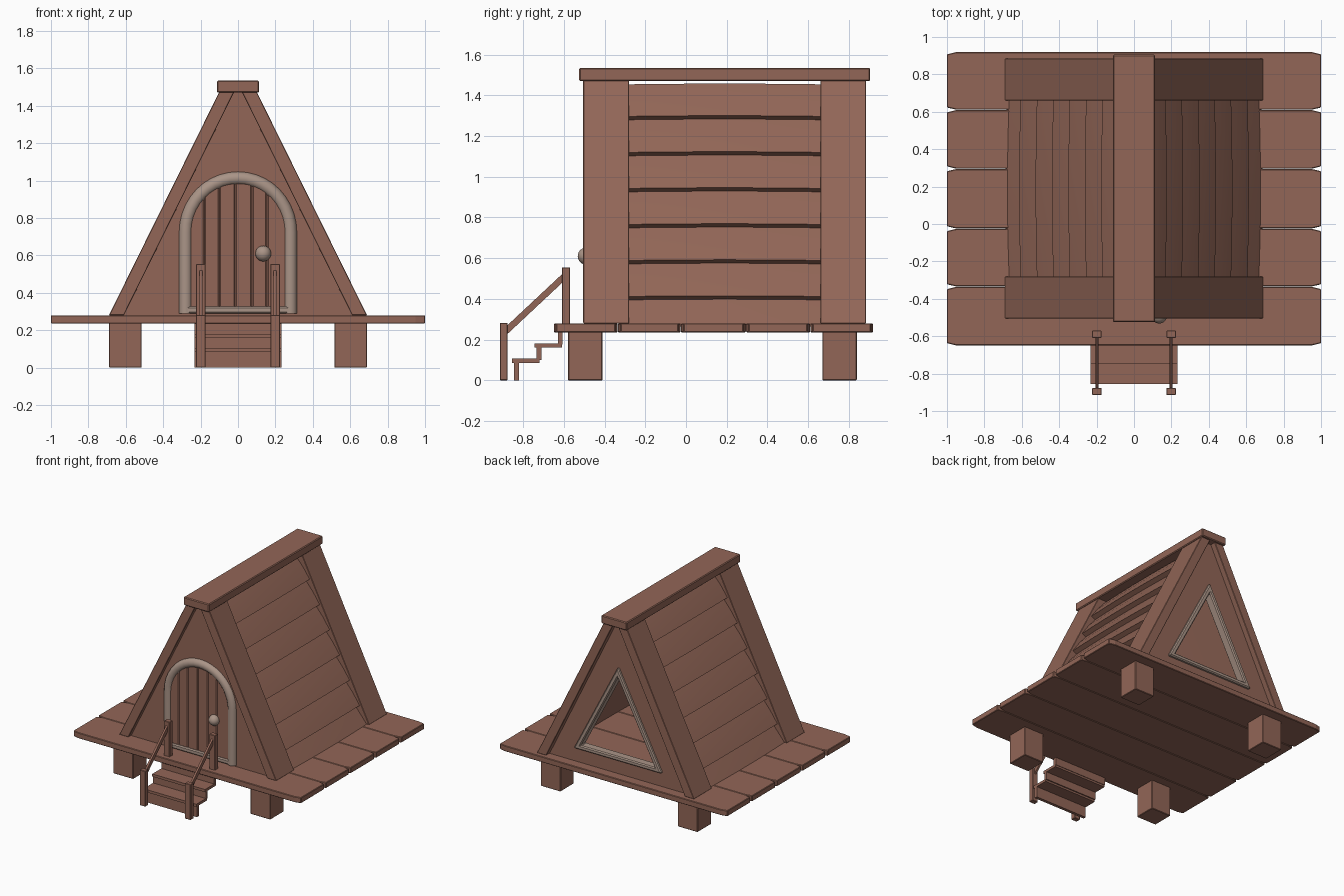
import bpy, bmesh, math
from mathutils import Vector

if "Cube" in bpy.data.objects:
    bpy.data.objects.remove(bpy.data.objects["Cube"])


def material(name, rgb):
    m = bpy.data.materials.new(name)
    m.diffuse_color = (*rgb, 1)
    m.use_nodes = True
    m.node_tree.nodes["Principled BSDF"].inputs["Base Color"].default_value = m.diffuse_color
    return m


WOOD = material("brown wood", (0.288, 0.133, 0.095))
TRIM = material("pale taupe trim", (0.40, 0.296, 0.242))


def finish(name, bm, mat=WOOD, bevel=0, smooth=False):
    bmesh.ops.recalc_face_normals(bm, faces=bm.faces)
    me = bpy.data.meshes.new(name)
    bm.to_mesh(me)
    bm.free()
    ob = bpy.data.objects.new(name, me)
    bpy.context.collection.objects.link(ob)
    me.materials.append(mat)
    if bevel:
        b = ob.modifiers.new("bevel", 'BEVEL')
        b.width, b.segments, b.limit_method = bevel, 1, 'ANGLE'
        b.angle_limit = math.radians(40)
    if smooth:
        bpy.ops.object.select_all(action='DESELECT')
        ob.select_set(True)
        bpy.context.view_layer.objects.active = ob
        bpy.ops.object.shade_smooth_by_angle(angle=math.radians(50))
    return ob


def prism(name, pts, axis, a, b, mat=WOOD, bevel=0):
    """Extrude a 2D outline along an axis; the outline uses the other two axes in order."""
    bm = bmesh.new()

    def v(p, h):
        c = list(p)
        c.insert("xyz".index(axis), h)
        return bm.verts.new(c)
    lo, hi = [v(p, a) for p in pts], [v(p, b) for p in pts]
    bm.faces.new(lo)
    bm.faces.new(hi)
    for i in range(len(pts)):
        j = (i + 1) % len(pts)
        bm.faces.new((lo[i], lo[j], hi[j], hi[i]))
    return finish(name, bm, mat, bevel)


def box(name, x, y, z, mat=WOOD, bevel=0):
    rect = [(x[0], y[0]), (x[1], y[0]), (x[1], y[1]), (x[0], y[1])]
    return prism(name, rect, "z", z[0], z[1], mat, bevel)


def tri_ring(name, outer, inner, y0, y1, mat=WOOD, bevel=0):
    """Triangular panel with a triangular hole; each is (half width, base z, apex z)."""
    bm = bmesh.new()
    loops = []
    for (w, z0, z1), y in ((outer, y0), (inner, y0), (inner, y1), (outer, y1)):
        loops.append([bm.verts.new(p) for p in ((-w, y, z0), (w, y, z0), (0, y, z1))])
    for k in range(4):
        A, B = loops[k], loops[(k + 1) % 4]
        for i in range(3):
            j = (i + 1) % 3
            bm.faces.new((A[i], A[j], B[j], B[i]))
    return finish(name, bm, mat, bevel)


# Deck planks with clipped corners
edges = [-0.65, -0.335, -0.025, 0.295, 0.61, 0.92]
for i in range(5):
    a, b = edges[i] + 0.001, edges[i + 1] - 0.001
    pts = []
    for sx, sy in ((-1, 0), (1, 0), (1, 1), (-1, 1)):
        y, d = (b, -0.012) if sy else (a, 0.012)
        corner = [(sx, y + d), (sx * 0.95, y)]
        pts += corner if (sx > 0) == bool(sy) else corner[::-1]
    prism(f"deck_plank_{i+1}", pts, "z", 0.235, 0.28, bevel=0.004)

# Stilts
for s, side in ((-1, "left"), (1, "right")):
    for y, end in ((-0.58, "front"), (0.67, "back")):
        box(f"{end}_{side}_stilt", sorted((s * 0.515, s * 0.69)), (y, y + 0.17), (0, 0.24), bevel=0.004)

# Sloped roof beams, ridge beam
SLOPE = 0.59 / 1.19


def roof_x(z):
    return 0.69 - (z - 0.28) * SLOPE


for s, side in ((-1, "left"), (1, "right")):
    for y0, y1, end in ((-0.505, -0.28, "front"), (0.66, 0.885, "back")):
        pts = [(s * x, z) for x, z in ((0.69, 0.28), (0.61, 0.28), (0.02, 1.475), (0.10, 1.475))]
        prism(f"{end}_{side}_roof_beam", pts, "y", y0, y1, bevel=0.003)
box("ridge_beam", (-0.112, 0.112), (-0.525, 0.905), (1.47, 1.535), bevel=0.006)

# Overlapping roof boards, slightly bowed along their length
n = Vector((1, SLOPE)).normalized()
for s, side in ((-1, "left"), (1, "right")):
    for i in range(7):
        z0 = 0.242 + 0.177 * i
        z1 = min(z0 + 0.19, 1.48)
        bm = bmesh.new()
        rings = []
        for k in range(9):
            t = k / 8
            bow = 0.008 * (4 * t * (1 - t) - 1)
            ring = []
            for z, depth in ((z0, 0.008), ((z0 + z1) / 2, 0.024), (z1, 0.05), (z1, 0.068), (z0, 0.068)):
                p = Vector((roof_x(z), z)) - n * (depth - bow)
                if p.y < 0.265:
                    p = Vector((p.x - (0.265 - p.y) * SLOPE, 0.265))
                ring.append(bm.verts.new((s * p.x, -0.285 + 0.95 * t, p.y)))
            rings.append(ring)
        for A, B in zip(rings, rings[1:]):
            for j in range(5):
                m = (j + 1) % 5
                bm.faces.new((A[j], A[m], B[m], B[j]))
        bm.faces.new(rings[0])
        bm.faces.new(rings[-1])
        finish(f"{side}_roof_board_{i+1}", bm, smooth=True)

# Gable walls and triangular back window
prism("front_wall", [(-0.62, 0.275), (0.62, 0.275), (0, 1.52)], "y", -0.47, -0.43)
tri_ring("back_wall", (0.62, 0.275, 1.52), (0.35, 0.41, 1.08), 0.80, 0.84)
tri_ring("window_frame", (0.385, 0.39, 1.13), (0.325, 0.425, 1.05), 0.79, 0.862, TRIM, 0.008)

# Door boards cut to the arch
cuts = [-0.272, -0.18, -0.1, -0.015, 0.075, 0.155, 0.272]
for i in range(6):
    a, b = cuts[i], cuts[i + 1]
    pts = [(a, 0.3), (b, 0.3)]
    for k in range(7):
        x = b + (a - b) * k / 6
        pts.append((x, 0.71 + math.sqrt(max(0.28 ** 2 - x * x, 0))))
    prism(f"door_board_{i+1}", pts, "y", -0.486, -0.46, bevel=0.007)

# Rounded arch trim swept along the doorway, with a sill
path = [(-0.28, 0.29)]
path += [(-0.28 * math.cos(math.pi * k / 20), 0.725 + 0.288 * math.sin(math.pi * k / 20)) for k in range(21)]
path += [(0.28, 0.29)]
bm = bmesh.new()
rings = []
for i, (x, z) in enumerate(path):
    p, q = path[max(i - 1, 0)], path[min(i + 1, len(path) - 1)]
    d = Vector((q[0] - p[0], q[1] - p[1])).normalized()
    if i in (1, len(path) - 2):
        d = Vector((0, 1 if i == 1 else -1))
    ring = []
    for k in range(12):
        t = math.tau * k / 12
        r = 0.036 * math.cos(t)
        ring.append(bm.verts.new((x - d.y * r, -0.465 + 0.036 * math.sin(t), z + d.x * r)))
    rings.append(ring)
for A, B in zip(rings, rings[1:]):
    for j in range(12):
        m = (j + 1) % 12
        bm.faces.new((A[j], A[m], B[m], B[j]))
bm.faces.new(rings[0])
bm.faces.new(rings[-1])
finish("door_arch", bm, TRIM, smooth=True)
box("door_sill", (-0.30, 0.30), (-0.498, -0.45), (0.29, 0.328), TRIM, 0.008)

# Door knob
bm = bmesh.new()
bmesh.ops.create_uvsphere(bm, u_segments=20, v_segments=12, radius=0.042)
bmesh.ops.translate(bm, verts=bm.verts, vec=(0.135, -0.49, 0.61))
finish("door_knob", bm, TRIM, smooth=True)

# Steps: treads and risers
for i, (y, z) in enumerate(((-0.855, 0.085), (-0.745, 0.16))):
    box(f"step_tread_{i+1}", (-0.232, 0.232), (y, y + 0.135), (z, z + 0.021))
for i, (y, z0, z1) in enumerate(((-0.845, 0, 0.086), (-0.735, 0.1, 0.161), (-0.63, 0.175, 0.24))):
    box(f"step_riser_{i+1}", (-0.232, 0.232), (y, y + 0.024), (z0, z1))

# Handrails
for s, side in ((-1, "left"), (1, "right")):
    x = s * 0.199
    px = (x - 0.025, x + 0.025)
    box(f"{side}_lower_rail_post", px, (-0.915, -0.876), (0, 0.282), bevel=0.003)
    box(f"{side}_upper_rail_post", px, (-0.61, -0.57), (0.275, 0.555), bevel=0.003)
    rail = [(-0.88, 0.225), (-0.60, 0.487), (-0.60, 0.53), (-0.88, 0.268)]
    prism(f"{side}_handrail", rail, "x", x - 0.008, x + 0.008)
